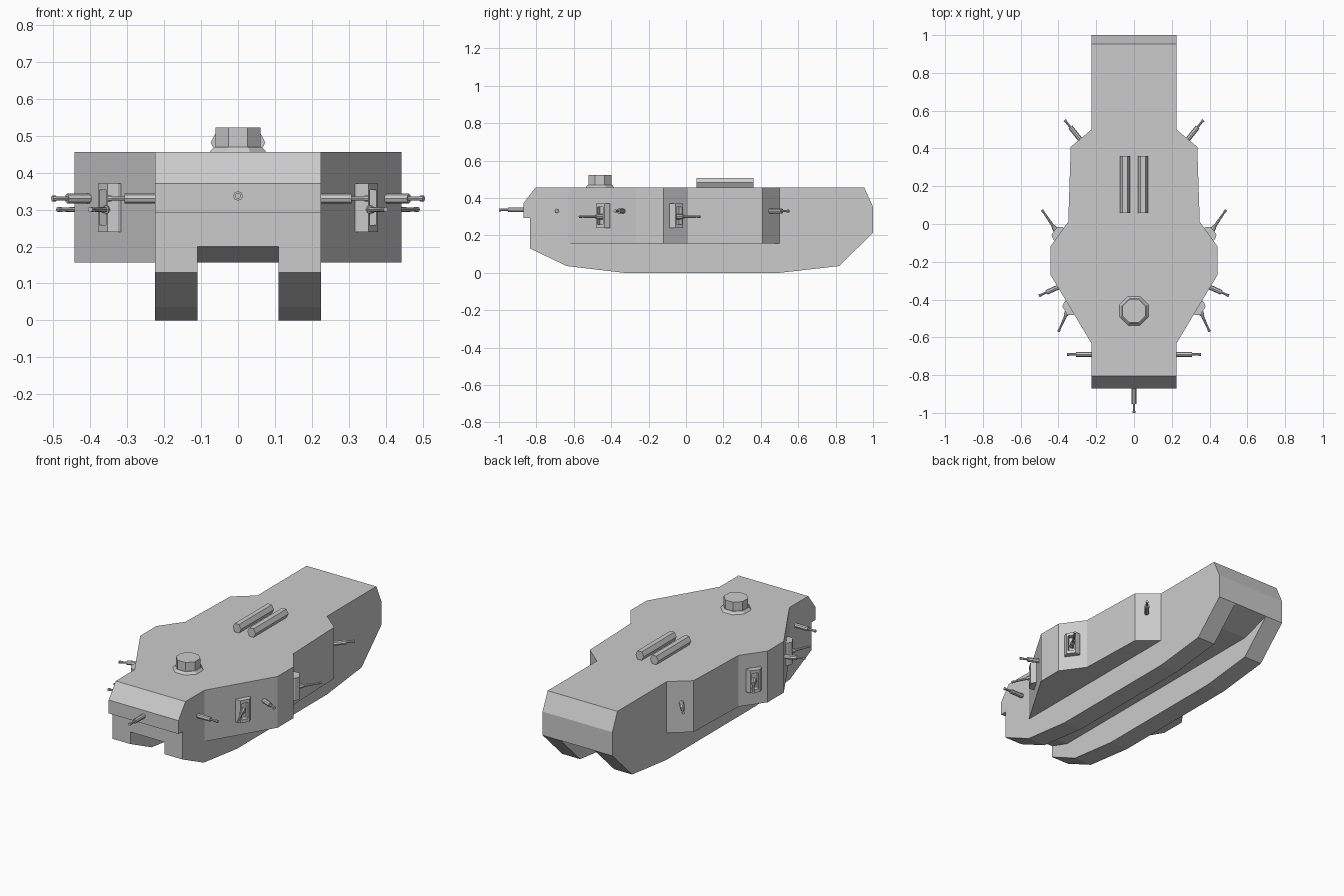
import bpy, bmesh, math
from mathutils import Vector, Matrix

if "Cube" in bpy.data.objects:
    bpy.data.objects.remove(bpy.data.objects["Cube"])

GREY = bpy.data.materials.new("plain grey")
GREY.diffuse_color = (0.6, 0.6, 0.6, 1)
GREY.use_nodes = True
GREY.node_tree.nodes["Principled BSDF"].inputs["Base Color"].default_value = GREY.diffuse_color


def finish(name, bm, mirror=False):
    bmesh.ops.recalc_face_normals(bm, faces=bm.faces)
    me = bpy.data.meshes.new(name)
    bm.to_mesh(me)
    bm.free()
    me.materials.append(GREY)
    ob = bpy.data.objects.new(name, me)
    bpy.context.collection.objects.link(ob)
    if mirror:
        ob.modifiers.new("mirror", 'MIRROR').use_mirror_merge = False
    return ob


def prism(bm, points, offset):
    """Close a 3D outline and extrude it along offset."""
    face = bm.faces.new([bm.verts.new(p) for p in points])
    ext = bmesh.ops.extrude_face_region(bm, geom=[face], use_keep_orig=True)
    verts = [v for v in ext["geom"] if isinstance(v, bmesh.types.BMVert)]
    bmesh.ops.translate(bm, verts=verts, vec=offset)


def side_prism(name, yz, half):
    bm = bmesh.new()
    prism(bm, [(-half, y, z) for y, z in yz], (2 * half, 0, 0))
    return finish(name, bm)


def carve(ob, cutter):
    """Cut a shape away and remove the cutter."""
    cutter.hide_render = True
    mod = ob.modifiers.new("cut", 'BOOLEAN')
    mod.operation, mod.solver, mod.object = 'DIFFERENCE', 'EXACT', cutter
    bpy.context.view_layer.objects.active = ob
    bpy.ops.object.modifier_move_to_index(modifier="cut", index=0)
    bpy.ops.object.modifier_apply(modifier="cut")
    bpy.data.objects.remove(cutter)


def barrel(name, start, end, steps, mirror=True):
    """Stepped gun barrel: steps are (from, to, radius from, radius to)."""
    a, b = Vector(start), Vector(end)
    d = b - a
    rot = d.to_track_quat('Z', 'Y').to_matrix().to_4x4()
    bm = bmesh.new()
    for t0, t1, r0, r1 in steps:
        mid = a + d * (t0 + t1) / 2
        bmesh.ops.create_cone(bm, cap_ends=True, segments=8, radius1=r0, radius2=r1,
                              depth=d.length * (t1 - t0), matrix=Matrix.Translation(mid) @ rot)
    return finish(name, bm, mirror)


# Hull with overhanging nose, channel cut between the two track frames
hull = side_prism("hull", [
    (-0.805, 0.456), (-0.87, 0.37), (-0.87, 0.292), (-0.834, 0.292), (-0.834, 0.13),
    (-0.637, 0.036), (-0.33, 0.0), (0.5, 0.0), (0.818, 0.036), (1.0, 0.214),
    (1.0, 0.352), (0.953, 0.456)], 0.225)
carve(hull, side_prism("channel_cutter", [
    (-1.1, -0.1), (-1.1, 0.288), (-0.704, 0.157), (0.82, 0.157), (1.1, 0.246), (1.1, -0.1)], 0.11))

# Side sponsons, open where they meet the hull
bm = bmesh.new()
prism(bm, [(x, y, 0.157) for x, y in [
    (0.225, 0.5), (0.335, 0.408), (0.348, 0.012), (0.443, -0.12),
    (0.443, -0.268), (0.225, -0.632)]], (0, 0, 0.299))
inner = [f for f in bm.faces if all(abs(v.co.x - 0.225) < 1e-5 for v in f.verts)]
bmesh.ops.delete(bm, geom=inner, context='FACES_ONLY')
finish("sponson", bm, True)

# Octagonal roof cupola on a sloping collar
bm = bmesh.new()
for r1, r2, z0, z1 in [(0.083, 0.07, 0.456, 0.47), (0.066, 0.066, 0.466, 0.522)]:
    bmesh.ops.create_cone(bm, cap_ends=True, segments=8, radius1=r1, radius2=r2, depth=z1 - z0,
                          matrix=Matrix.Translation((0, -0.46, (z0 + z1) / 2))
                          @ Matrix.Rotation(math.pi / 8, 4, 'Z'))
finish("cupola", bm)

# Hexagonal exhaust pipes on the roof
bm = bmesh.new()
prism(bm, [(0.047 + 0.027 * math.cos(i * math.pi / 3), 0.057,
            0.482 + 0.029 * math.sin(i * math.pi / 3)) for i in range(6)], (0, 0.303, 0))
finish("exhaust_pipe", bm, True)

# Machine guns: thick jacket and thin muzzle
MG = [(0, 0.66, 0.013, 0.013), (0.64, 0.94, 0.006, 0.006), (0.92, 1, 0.008, 0.008)]
barrel("nose_machine_gun", (0, -0.86, 0.337), (0, -1.0, 0.337), MG, False)
for name, a, b in [("front_side", (0.215, -0.69), (0.354, -0.69)),
                   ("sponson_front", (0.385, -0.327), (0.503, -0.38)),
                   ("sponson_rear", (0.28, 0.442), (0.367, 0.55))]:
    z = 0.33
    barrel(name + "_machine_gun", (*a, z), (*b, z), MG)

# Cannons in chamfered, slotted mantlets
CANNON = [(0, 0.3, 0.016, 0.012), (0.28, 0.95, 0.008, 0.005), (0.9, 1, 0.007, 0.007)]
for name, c, along, tip in [("front", (0.339, -0.442), (0.513, 0.858), (0.4, -0.571)),
                            ("rear", (0.396, -0.055), (-0.584, 0.812), (0.487, 0.075))]:
    u = Vector((*along, 0))
    n = Vector((u.y, -u.x, 0))
    base = Vector((*c, 0))

    def outline(uv, z):
        return [base + u * a + n * b + Vector((0, 0, z)) for a, b in uv]

    bm = bmesh.new()
    prism(bm, outline([(-0.042, -0.005), (-0.042, 0.008), (-0.026, 0.032), (0.026, 0.032),
                       (0.042, 0.008), (0.042, -0.005)], 0.24), (0, 0, 0.131))
    mantlet = finish(name + "_mantlet", bm, True)
    bm = bmesh.new()
    prism(bm, outline([(-0.018, 0.004), (-0.018, 0.06), (0.018, 0.06), (0.018, 0.004)], 0.258),
          (0, 0, 0.095))
    carve(mantlet, finish("slot_cutter", bm))
    start = base + n * 0.006
    barrel(name + "_cannon", (start.x, start.y, 0.3), (*tip, 0.3), CANNON)
